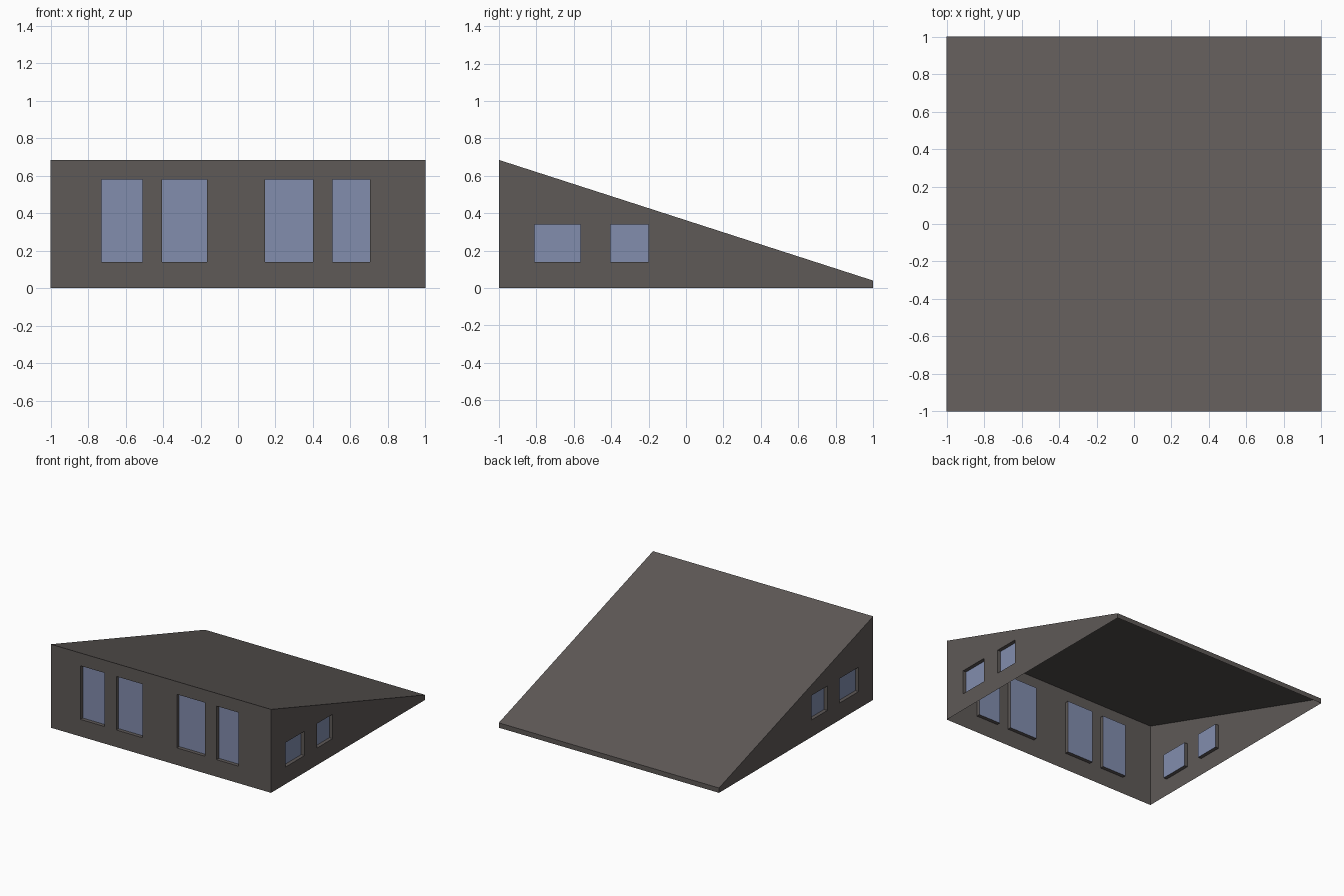
import bpy
import bmesh
from mathutils import Vector

cube = bpy.data.objects.get("Cube")
if cube:
    bpy.data.objects.remove(cube, do_unlink=True)

HIGH, LOW, DEPTH = 0.685, 0.04, 0.03


def make_material(name, rgb):
    mat = bpy.data.materials.new(name)
    mat.use_nodes = True
    mat.diffuse_color = (*rgb, 1)
    mat.node_tree.nodes["Principled BSDF"].inputs["Base Color"].default_value = (*rgb, 1)
    return mat


wall_mat = make_material("dark grey brown", (0.112, 0.100, 0.095))
glass_mat = make_material("blue grey glass", (0.223, 0.266, 0.423))


def add_object(name, bm, mat):
    mesh = bpy.data.meshes.new(name)
    bm.to_mesh(mesh)
    bm.free()
    mesh.materials.append(mat)
    obj = bpy.data.objects.new(name, mesh)
    bpy.context.collection.objects.link(obj)


def rectangle(u0, u1, z0, z1):
    return [(u0, z0), (u1, z0), (u1, z1), (u0, z1)]


def add_wall(shell, outline, windows, place, outward, label):
    """Fill a wall around its window openings, then add reveals and panes."""
    edges = []

    def loop(points):
        verts = [shell.verts.new(place(u, z)) for u, z in points]
        for i, v in enumerate(verts):
            edges.append(shell.edges.new((v, verts[i - 1])))
        return verts

    loop(outline)
    openings = [loop(rectangle(*w)) for w in windows]
    bmesh.ops.triangle_fill(shell, edges=edges, use_beauty=True, normal=outward)

    for number, rim in enumerate(openings, 1):
        inner = [shell.verts.new(v.co - outward * DEPTH) for v in rim]
        for i in range(4):
            shell.faces.new((rim[i - 1], rim[i], inner[i], inner[i - 1]))
        pane = bmesh.new()
        face = pane.faces.new([pane.verts.new(v.co) for v in inner])
        face.normal_update()
        if face.normal.dot(outward) < 0:
            face.normal_flip()
        add_object(f"{label}_window_{number}", pane, glass_mat)


shell = bmesh.new()

# Front wall with four tall windows
front_windows = [(u0, u1, 0.14, 0.58) for u0, u1 in
                 ((-0.73, -0.51), (-0.405, -0.165), (0.145, 0.4), (0.505, 0.705))]
add_wall(shell, rectangle(-1, 1, 0, HIGH), front_windows,
         lambda u, z: Vector((u, -1, z)), Vector((0, -1, 0)), "front")

# Sloping side walls, two small windows each
side_outline = [(-1, 0), (1, 0), (1, LOW), (-1, HIGH)]
side_windows = [(u0, u1, 0.14, 0.34) for u0, u1 in ((-0.81, -0.565), (-0.405, -0.2))]
for side, label in ((1, "left"), (-1, "right")):
    add_wall(shell, side_outline, side_windows,
             lambda u, z, s=side: Vector((s, u, z)), Vector((side, 0, 0)), label)

# Low back wall and sloping roof; the underside stays open
for (y0, z0), (y1, z1) in (((1, 0), (1, LOW)), ((1, LOW), (-1, HIGH))):
    corners = ((-1, y0, z0), (1, y0, z0), (1, y1, z1), (-1, y1, z1))
    shell.faces.new([shell.verts.new(c) for c in corners])

bmesh.ops.remove_doubles(shell, verts=shell.verts, dist=0.0001)
bmesh.ops.recalc_face_normals(shell, faces=shell.faces)
add_object("house_shell", shell, wall_mat)
